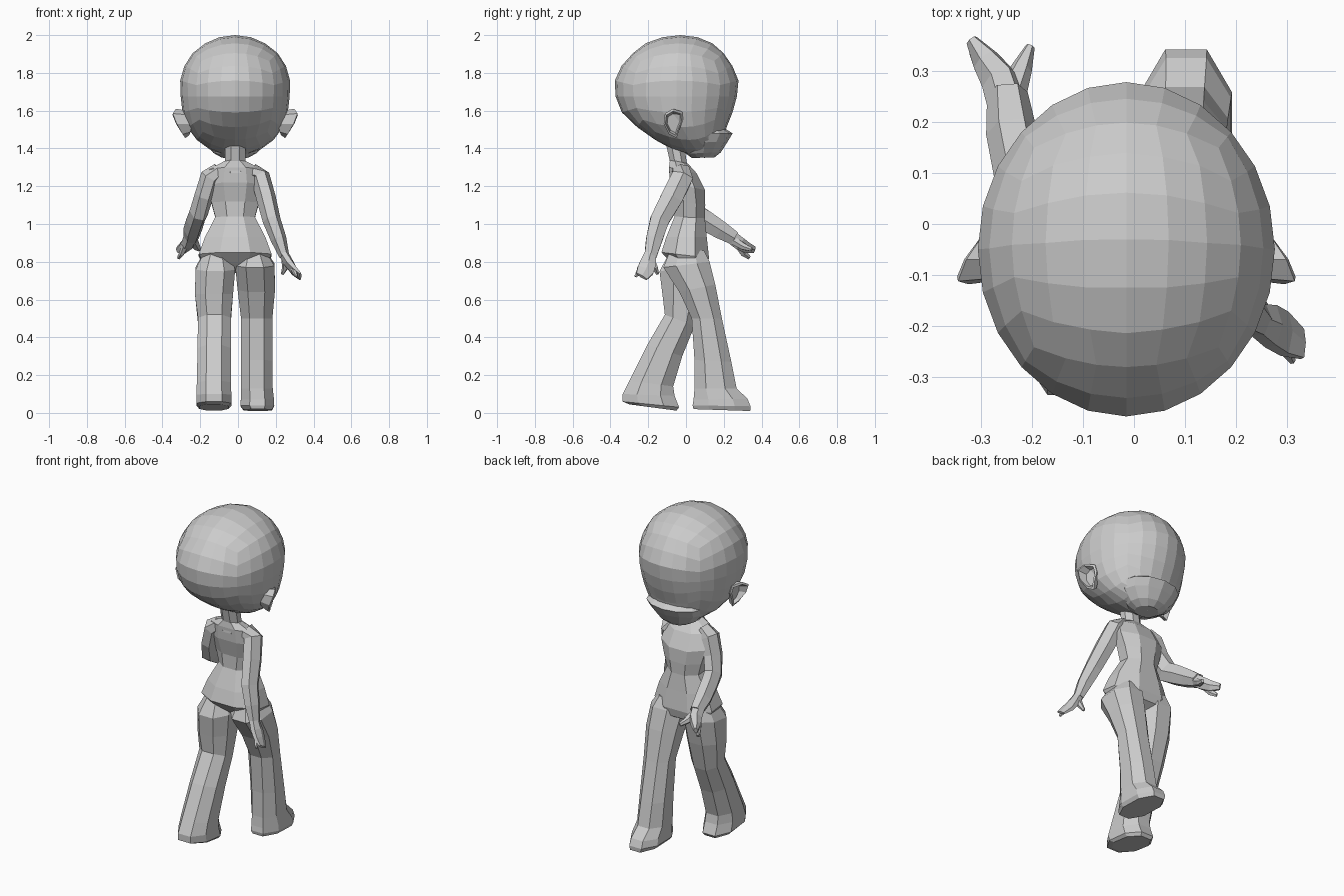
import bpy, bmesh, math
from mathutils import Vector

skin = bpy.data.materials.new("plain grey")
skin.diffuse_color = (0.6, 0.6, 0.6, 1)
MID = -0.015  # the figure's own centre line in x


def finish(name, bm):
    bmesh.ops.recalc_face_normals(bm, faces=bm.faces)
    me = bpy.data.meshes.new(name)
    bm.to_mesh(me)
    bm.free()
    me.materials.append(skin)
    ob = bpy.data.objects.new(name, me)
    bpy.context.collection.objects.link(ob)
    return ob


def loft(name, rings):
    """Skin a list of equal-length point rings and cap both ends."""
    bm = bmesh.new()
    vs = [[bm.verts.new(p) for p in r] for r in rings]
    n = len(vs[0])
    for a, b in zip(vs, vs[1:]):
        for i in range(n):
            j = (i + 1) % n
            bm.faces.new((a[i], a[j], b[j], b[i]))
    bm.faces.new(vs[0][::-1])
    bm.faces.new(vs[-1])
    return finish(name, bm)


def oval(x0, x1, y0, y1, z_back, z_front, n=8, power=1.0, turn=0.5):
    """Oval ring filling a box; z slides from back to front."""
    pts = []
    for i in range(n):
        t = 2 * math.pi * (i + turn) / n
        k = 1 / math.cos(math.pi / n) if turn else 1
        c = max(-1, min(1, math.cos(t) * k))
        s = max(-1, min(1, math.sin(t) * k))
        c = math.copysign(abs(c) ** power, c)
        s = math.copysign(abs(s) ** power, s)
        pts.append(((x0 + x1) / 2 + c * (x1 - x0) / 2,
                    (y0 + y1) / 2 + s * (y1 - y0) / 2,
                    z_back + (z_front - z_back) * (s + 1) / 2))
    return pts


def limb(name, path, n=6, wide=(1, 0, 0)):
    """Tube along (x, y, z, half width, half depth); wide = width direction."""
    P = [Vector(p[:3]) for p in path]
    rings = []
    for i, p in enumerate(path):
        t = (P[min(i + 1, len(P) - 1)] - P[max(i - 1, 0)]).normalized()
        u = Vector(wide)
        u = (u - t * u.dot(t)).normalized()
        v = t.cross(u)
        rings.append([P[i] + u * p[3] * math.cos(2 * math.pi * k / n)
                      + v * p[4] * math.sin(2 * math.pi * k / n) for k in range(n)])
    return loft(name, rings)


# Head: faceted quad ball fitted to a profile of z, half width, back y, front y
head = [(1.35, 0, .10, .10), (1.375, .10, -.03, .165), (1.42, .18, -.125, .19),
        (1.49, .245, -.23, .205), (1.57, .276, -.33, .24), (1.66, .288, -.372, .268),
        (1.76, .291, -.377, .278), (1.85, .265, -.335, .24), (1.92, .213, -.265, .187),
        (1.97, .138, -.195, .122), (1.99, .08, -.12, .058), (2.0, 0, -.03, -.03)]


def profile(z):
    for a, b in zip(head, head[1:]):
        if z <= b[0]:
            f = (z - a[0]) / (b[0] - a[0])
            return [p + (q - p) * f for p, q in zip(a[1:], b[1:])]
    return head[-1][1:]


bm = bmesh.new()
bmesh.ops.create_cube(bm, size=2)
bmesh.ops.subdivide_edges(bm, edges=bm.edges[:], cuts=5, use_grid_fill=True)
for v in bm.verts:
    d = Vector([math.tan(c * math.pi / 4) for c in v.co]).normalized()
    z = min(2.0, max(1.35, 1.675 + .325 * d.z))
    w, back, front = profile(z)
    h = max(1e-6, math.hypot(d.x, d.y))
    v.co = (MID + w * d.x / h, (back + front) / 2 + (front - back) / 2 * d.y / h, z)
finish("head", bm)

# Jaw: shallow forward ledge of the lower face
jaw = [(.07, .03, .15, 1.35, 1.352), (.115, .0, .185, 1.372, 1.38),
       (.165, -.02, .22, 1.43, 1.435), (.18, -.02, .247, 1.475, 1.48),
       (.15, .0, .195, 1.50, 1.512)]
loft("jaw", [oval(MID - w, MID + w, a, b, zb, zf, 12, 1, 0) for w, a, b, zb, zf in jaw])

# Ears: cupped rims that flare out toward the back
outline = [(-.02, 1.595), (-.07, 1.61), (-.112, 1.585), (-.118, 1.53),
           (-.09, 1.475), (-.05, 1.455), (-.035, 1.50), (-.015, 1.55)]
for side, label in ((1, "right"), (-1, "left")):
    def ear_ring(scale, reach):
        pts = []
        for y, z in outline:
            yy, zz = -.065 + (y + .065) * scale, 1.535 + (z - 1.535) * scale
            flare = max(0.15, (.03 - yy) / .13) * (0.3 + (zz - 1.45) * 5.5)
            pts.append((MID + side * (.25 + reach * flare), yy, zz))
        return pts
    loft(label + "_ear", [ear_ring(.8, -.03), ear_ring(1, .07), ear_ring(.82, .08),
                          ear_ring(.65, .03)])

# Neck and torso: x range, y range, height at back and front
loft("neck", [oval(-.08, .055, -.09, .03, 1.27, 1.25), oval(-.07, .04, -.085, .005, 1.33, 1.32),
              oval(-.07, .04, -.105, -.01, 1.42, 1.42)])
torso = [(-.10, .07, -.045, .06, .76, .74), (-.18, .15, -.075, .11, .79, .77),
         (-.208, .178, -.13, .122, .85, .82), (-.175, .145, -.105, .11, .93, .93),
         (-.12, .09, -.06, .10, 1.04, 1.03), (-.14, .11, -.06, .102, 1.12, 1.10),
         (-.165, .135, -.085, .10, 1.22, 1.18), (-.15, .12, -.09, .055, 1.30, 1.27),
         (-.07, .04, -.085, .01, 1.34, 1.32)]
loft("torso", [oval(*r) for r in torso])

# Legs: flared trousers, one striding forward and one trailing
forward = [(.04, .34, .02, .01), (.035, .342, .04, .035), (.04, .325, .07, .075),
           (.045, .268, .13, .13), (.045, .24, .28, .27), (.03, .19, .50, .50),
           (-.035, .155, .64, .68), (-.12, .125, .77, .80), (-.09, .095, .845, .86)]
fx = [(.03, .18), (.012, .192), (.015, .19), (.016, .184), (.016, .182), (.016, .182),
      (-.002, .196), (-.015, .193), (.02, .15)]
loft("forward_leg", [oval(*x, *r, power=.9) for x, r in zip(fx, forward)])
trailing = [(-.30, -.05, .045, .012), (-.335, -.037, .06, .03), (-.335, -.06, .10, .09),
            (-.30, -.068, .17, .14), (-.205, -.02, .36, .30), (-.112, .045, .52, .46),
            (-.125, .09, .63, .63), (-.14, .12, .75, .78), (-.09, .095, .845, .86)]
tx = [(-.205, -.05), (-.22, -.035), (-.22, -.035), (-.218, -.038), (-.214, -.038),
      (-.212, -.038), (-.228, -.026), (-.224, -.015), (-.18, -.05)]
loft("trailing_leg", [oval(*x, *r, power=.9) for x, r in zip(tx, trailing)])

# Arm swinging back, with flat hand
limb("back_arm", [(.07, -.025, 1.285, .04, .05), (.118, -.02, 1.25, .052, .065),
                  (.148, -.075, 1.14, .052, .066), (.178, -.14, 1.02, .048, .058),
                  (.215, -.168, .92, .042, .05), (.245, -.188, .83, .027, .037)])
limb("back_hand", [(.24, -.188, .845, .026, .034), (.268, -.20, .795, .026, .048),
                   (.295, -.215, .755, .02, .052), (.33, -.235, .722, .009, .038)])
limb("back_thumb", [(.25, -.185, .81, .02, .022), (.25, -.165, .77, .017, .018),
                    (.235, -.15, .735, .008, .009)])
limb("back_finger", [(.285, -.22, .78, .016, .018), (.30, -.25, .745, .013, .015),
                     (.31, -.268, .722, .007, .008)])

# Arm reaching forward, bent at the elbow
limb("front_arm", [(-.10, -.025, 1.285, .04, .05), (-.148, -.02, 1.25, .052, .065),
                   (-.18, -.005, 1.15, .05, .066), (-.208, .035, 1.06, .05, .065),
                   (-.225, .10, 1.02, .05, .062), (-.24, .18, .97, .05, .055),
                   (-.248, .255, .925, .04, .042)])
limb("front_hand", [(-.248, .235, .935, .04, .04), (-.262, .28, .90, .038, .04),
                    (-.29, .32, .875, .028, .034), (-.318, .36, .865, .012, .02)])
limb("front_thumb", [(-.24, .255, .91, .03, .025), (-.22, .305, .88, .021, .02),
                     (-.203, .348, .865, .009, .011)])
limb("front_finger", [(-.28, .28, .885, .02, .022), (-.298, .305, .845, .015, .019),
                      (-.315, .335, .822, .008, .012)])
